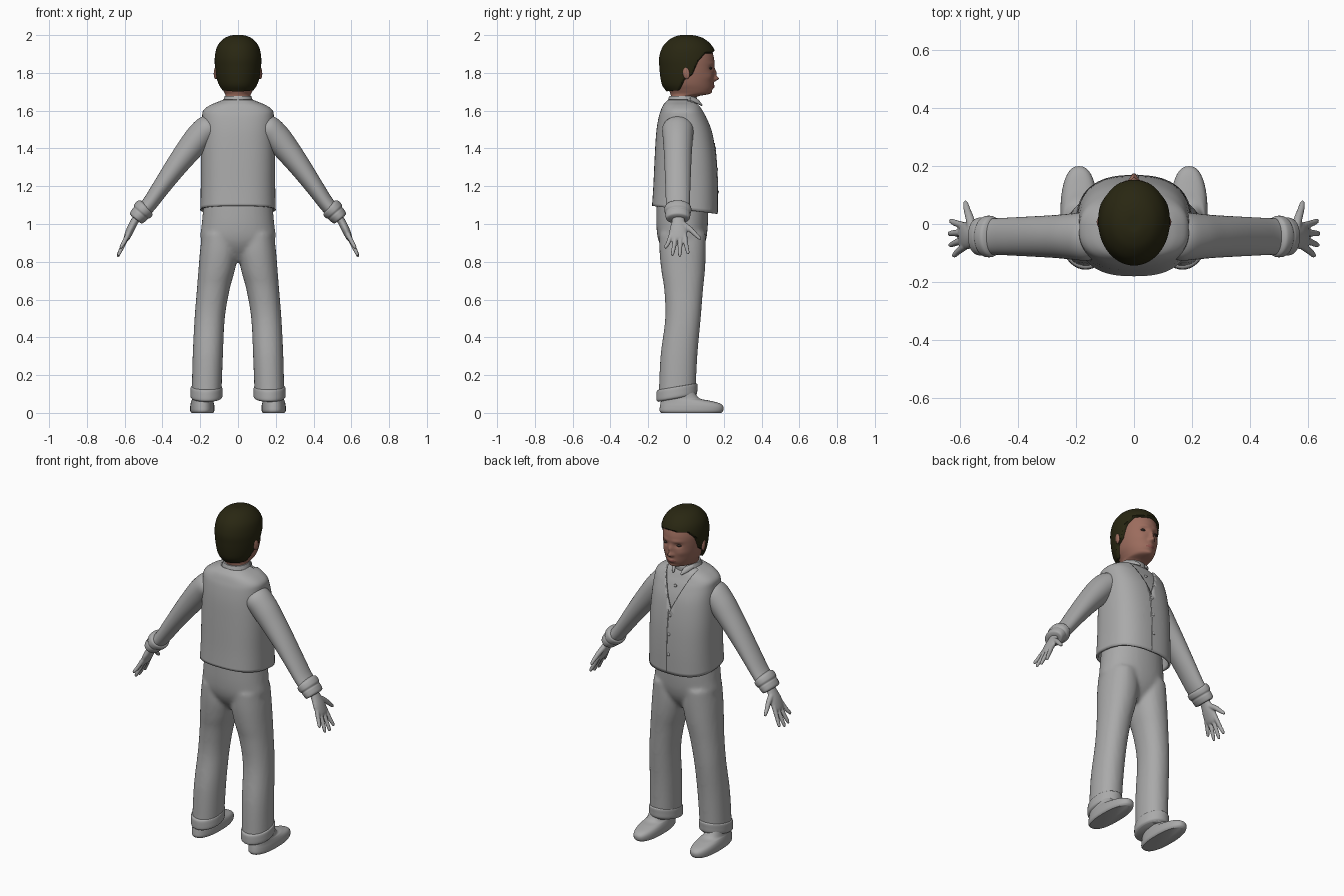
import bpy, bmesh, math
from mathutils import Vector

if "Cube" in bpy.data.objects:
    bpy.data.objects.remove(bpy.data.objects["Cube"])


def material(name, rgb):
    m = bpy.data.materials.new(name)
    m.diffuse_color = (*rgb, 1)
    m.use_nodes = True
    m.node_tree.nodes["Principled BSDF"].inputs["Base Color"].default_value = m.diffuse_color
    return m


GREY = material("cloth grey", (0.40, 0.40, 0.40))
SKIN = material("skin", (0.33, 0.15, 0.11))
HAIR = material("dark hair", (0.022, 0.02, 0.006))
LIPS = material("lips", (0.27, 0.09, 0.075))
EYES = material("eyes", (0.04, 0.03, 0.025))


def slab(z, hx, y0, y1, cx=0, tilt=0):
    """Horizontal ring given by half width and y range."""
    r = (y1 - y0) / 2
    return Vector((cx, (y0 + y1) / 2, z)), Vector((hx, 0, 0)), Vector((0, r, tilt * r))


def tube(points):
    """Rings along a path of (x, y, z, radius towards y, other radius)."""
    rings = []
    for i, p in enumerate(points):
        a, b = points[max(i - 1, 0)], points[min(i + 1, len(points) - 1)]
        t = (Vector(b[:3]) - Vector(a[:3])).normalized()
        u = Vector((0, 1, 0))
        u = (u - t * u.dot(t)).normalized()
        rings.append((Vector(p[:3]), u * p[3], t.cross(u) * p[4]))
    return rings


def spline(rings, sub):
    """Catmull-Rom refinement of the rings."""
    out = []
    for i in range(len(rings) - 1):
        q = [rings[max(0, min(len(rings) - 1, i + k))] for k in (-1, 0, 1, 2)]
        for s in range(sub):
            t = s / sub
            out.append(tuple(
                0.5 * (2 * b + (c - a) * t + (2 * a - 5 * b + 4 * c - d) * t * t
                       + (3 * b - a - 3 * c + d) * t ** 3)
                for a, b, c, d in zip(*q)))
    return out + [rings[-1]]


def loft(name, parts, mat, n=40, sub=5, power=1.0, caps=True, voxel=0, edit=None):
    """Skin each ring list in parts; several parts can be fused by a voxel remesh."""
    bm = bmesh.new()
    for rings in parts:
        prev = None
        rows = spline(rings, sub)
        for k, (c, u, v) in enumerate(rows):
            row = []
            for i in range(n):
                a = 2 * math.pi * i / n
                co, si = math.cos(a), math.sin(a)
                row.append(bm.verts.new(c + u * math.copysign(abs(co) ** power, co)
                                        + v * math.copysign(abs(si) ** power, si)))
            if prev:
                for i in range(n):
                    j = (i + 1) % n
                    bm.faces.new((prev[i], prev[j], row[j], row[i]))
            if caps and k in (0, len(rows) - 1):
                bm.faces.new(row)
            prev = row
    bmesh.ops.recalc_face_normals(bm, faces=bm.faces[:])
    bm.normal_update()
    if edit:
        edit(bm)
    me = bpy.data.meshes.new(name)
    bm.to_mesh(me)
    bm.free()
    me.materials.append(mat)
    me.shade_smooth()
    me.set_sharp_from_angle(angle=math.radians(50))
    ob = bpy.data.objects.new(name, me)
    bpy.context.collection.objects.link(ob)
    if voxel:
        r = ob.modifiers.new("fuse", 'REMESH')
        r.mode, r.voxel_size, r.use_smooth_shade = 'VOXEL', voxel, True
        s = ob.modifiers.new("soften", 'SMOOTH')
        s.factor, s.iterations = 0.5, 5
    return ob


def ball(name, loc, scale, mat, rot=(0, 0, 0)):
    bpy.ops.mesh.primitive_uv_sphere_add(segments=20, ring_count=12, radius=1, location=loc, rotation=rot)
    ob = bpy.context.object
    ob.name, ob.scale = name, scale
    ob.data.materials.append(mat)
    ob.data.shade_smooth()
    return ob


# Head: rings with soft bumps for the face, which looks towards +y
HEAD = [slab(*r) for r in (
    (1.60, .062, -.08, .045), (1.65, .062, -.08, .045), (1.675, .064, -.08, .06),
    (1.69, .07, -.083, .122), (1.71, .08, -.092, .138), (1.74, .093, -.113, .145),
    (1.78, .102, -.122, .148), (1.83, .108, -.127, .15), (1.88, .109, -.128, .148),
    (1.93, .099, -.112, .13), (1.965, .073, -.08, .095), (1.982, .042, -.045, .055),
    (1.988, .008, -.01, .01))]
BUMPS = ((0, 1.77, .026, .012, .013), (0, 1.80, .012, .011, .02), (.013, 1.765, .008, .008, .008),
         (0, 1.728, .009, .022, .011), (0, 1.69, .007, .025, .012),
         (.042, 1.825, -.010, .018, .012), (.035, 1.85, .004, .03, .009), (.06, 1.78, .005, .025, .02))


def shape_face(bm):
    for f in bm.faces:
        c = f.calc_center_median()
        if c.y > .1 and (c.x / .028) ** 2 + ((c.z - 1.728) / .009) ** 2 < 1:
            f.material_index = 1
    for v in bm.verts:
        if v.co.y > .05:
            x, z = abs(v.co.x), v.co.z
            v.co.y += sum(d * math.exp(-((x - bx) / sx) ** 2 - ((z - bz) / sz) ** 2)
                          for bx, bz, d, sx, sz in BUMPS)


head = loft("head", [HEAD], SKIN, n=112, sub=8, edit=shape_face)
head.data.materials.append(LIPS)

# Hair: the head surface pushed out, and sunk into the head beyond the hairline
HAIRLINE = ((1.70, -.2), (1.712, -.03), (1.765, -.005), (1.79, .035), (1.86, .065), (1.90, .10), (1.915, .2))


def grow_hair(bm):
    for v in bm.verts:
        z = v.co.z
        edge = -.2 if z < 1.70 else .3
        for (za, ea), (zb, eb) in zip(HAIRLINE, HAIRLINE[1:]):
            if za <= z < zb:
                edge = ea + (eb - ea) * (z - za) / (zb - za)
        t = max(0, min(1, (edge - v.co.y) / .014 + .5))
        v.co += v.normal * (-.02 + .034 * t)
        v.co.z = min(v.co.z, 2.0)


loft("hair", [HEAD], HAIR, n=112, sub=8, edit=grow_hair)
for s in (1, -1):
    ball("ear", (s * .116, .0, 1.80), (.011, .02, .034), SKIN, (math.radians(12), 0, s * -.35))
    ball("eye", (s * .042, .127, 1.824), (.015, .012, .007), EYES)

# Vest with a V neck, and the shirt below it
VEST = ((1.075, .20, -.18, .168, 0, -.12), (1.2, .197, -.173, .168), (1.35, .196, -.166, .16),
        (1.48, .192, -.158, .14), (1.56, .19, -.146, .112), (1.60, .184, -.134, .092),
        (1.628, .15, -.122, .078), (1.645, .11, -.108, .066), (1.658, .078, -.094, .056))


def cut_neck(bm):
    for s in (1, -1):
        faces = [f for f in bm.faces if f.calc_center_median().y > .01]
        geom = set(faces) | {e for f in faces for e in f.edges} | {v for f in faces for v in f.verts}
        bmesh.ops.bisect_plane(bm, geom=list(geom), plane_co=(0, 0, 1.43), plane_no=(s * .23, 0, -.1))
    gone = []
    for f in bm.faces:
        c = f.calc_center_median()
        if c.y > .01 and .23 * abs(c.x) < .1 * (c.z - 1.43):
            gone.append(f)
    bmesh.ops.delete(bm, geom=gone, context='FACES')


vest = loft("vest", [[slab(*r) for r in VEST]], GREY, n=64, power=.78, caps=False, edit=cut_neck)
solid = vest.modifiers.new("thickness", 'SOLIDIFY')
solid.thickness, solid.offset = .012, -1
loft("shirt", [[slab(z, x - .012, a + .012, b - .012) for z, x, a, b in VEST[2:]]], GREY, n=64, power=.78)
loft("vest_front_edge", [tube([(.012, y1 - .001, z, .003, .004)
                               for z, y1 in ((1.06, .167), (1.2, .168), (1.35, .16), (1.43, .15))])], GREY, n=8)
for z, y in ((1.17, .168), (1.29, .164), (1.40, .153), (1.56, .101)):
    ball("button", (0, y, z), (.009, .006, .009), GREY)

# Shirt collar
loft("collar_band", [[slab(1.635, .085, -.10, .06), slab(1.66, .076, -.094, .06),
                      slab(1.678, .07, -.088, .054)]], GREY)
for s in (1, -1):
    loft("collar_point", [tube([(s * .06, .02, 1.665, .008, .014), (s * .04, .058, 1.65, .008, .016),
                                (s * .025, .085, 1.628, .004, .005)])], GREY, n=16)

# Trousers: hips and two legs fused
LEG = ((.085, .088, .245, -.145, .05), (.3, .08, .24, -.135, .06), (.5, .07, .23, -.11, .078),
       (.65, .045, .218, -.115, .09), (.75, .018, .21, -.13, .10), (.85, .0, .202, -.14, .105),
       (.95, .01, .19, -.14, .105))
HIPS = [slab(*r) for r in ((.80, .05, -.07, .04), (.86, .15, -.12, .085), (.92, .197, -.148, .107),
                           (1.0, .192, -.157, .116), (1.12, .18, -.155, .118))]
legs = [[slab(z, (b - a) / 2, y0, y1, s * (a + b) / 2) for z, a, b, y0, y1 in LEG] for s in (1, -1)]
loft("trousers", [HIPS] + legs, GREY, voxel=.011, power=.92)

# Fingers: root y, middle y, tip y, tip x, tip z
FINGERS = ((-.078, -.095, -.108, .622, .868), (-.055, -.064, -.072, .634, .83),
           (-.03, -.031, -.033, .637, .825), (-.006, .002, .010, .632, .838))

for s in (1, -1):
    # Trouser cuff and shoe
    loft("trouser_cuff", [[slab(.075, .074, -.146, .048, s * .167, .17), slab(.085, .084, -.156, .058, s * .167, .17),
                           slab(.11, .085, -.157, .06, s * .167, .17), slab(.135, .083, -.154, .06, s * .167, .17),
                           slab(.14, .074, -.142, .05, s * .167, .17)]], GREY)
    loft("shoe", [[slab(z, hx, y0, y1, s * .189) for z, hx, y0, y1 in (
        (0, .058, -.132, .186), (.012, .064, -.14, .197), (.035, .064, -.138, .197), (.052, .061, -.135, .175),
        (.066, .057, -.132, .12), (.078, .054, -.13, .07), (.12, .052, -.125, .04))]], GREY, power=.85)

    # Sleeve and sleeve cuff
    loft("sleeve", [tube([(s * x, -.043, z, a, b) for x, z, a, b in (
        (.12, 1.50, .07, .06), (.16, 1.502, .083, .073), (.205, 1.46, .08, .073), (.27, 1.38, .074, .066),
        (.335, 1.295, .07, .057), (.41, 1.19, .066, .047), (.47, 1.105, .063, .041), (.515, 1.055, .062, .04))])], GREY)
    loft("sleeve_cuff", [tube([(s * x, -.043, z, a, b) for x, z, a, b in (
        (.483, 1.092, .058, .04), (.49, 1.086, .07, .054), (.507, 1.068, .071, .055), (.515, 1.058, .065, .048),
        (.523, 1.049, .066, .048), (.54, 1.03, .062, .042), (.543, 1.026, .045, .028))])], GREY)

    # Hand: palm, four fingers and thumb fused
    palm = tube([(s * x, y, z, a, b) for x, y, z, a, b in (
        (.525, -.04, 1.05, .03, .022), (.55, -.04, 1.01, .036, .021), (.57, -.04, .97, .047, .021),
        (.588, -.041, .93, .046, .017), (.595, -.042, .915, .036, .012))])
    parts = [palm]
    for y0, y1, y2, x, z in FINGERS:
        parts.append(tube([(s * .582, y0, .945, .012, .013), (s * (.59 + x) / 2, y1, (.93 + z) / 2, .0115, .0115),
                           (s * (x - .003), y2, z + .01, .009, .009), (s * x, y2, z, .004, .004)]))
    parts.append(tube([(s * .556, -.02, 1.0, .017, .017), (s * .565, .018, .975, .015, .015),
                       (s * .575, .05, .945, .012, .012), (s * .58, .072, .924, .009, .009),
                       (s * .582, .079, .917, .004, .004)]))
    loft("hand", parts, GREY, n=20, voxel=.0045)
